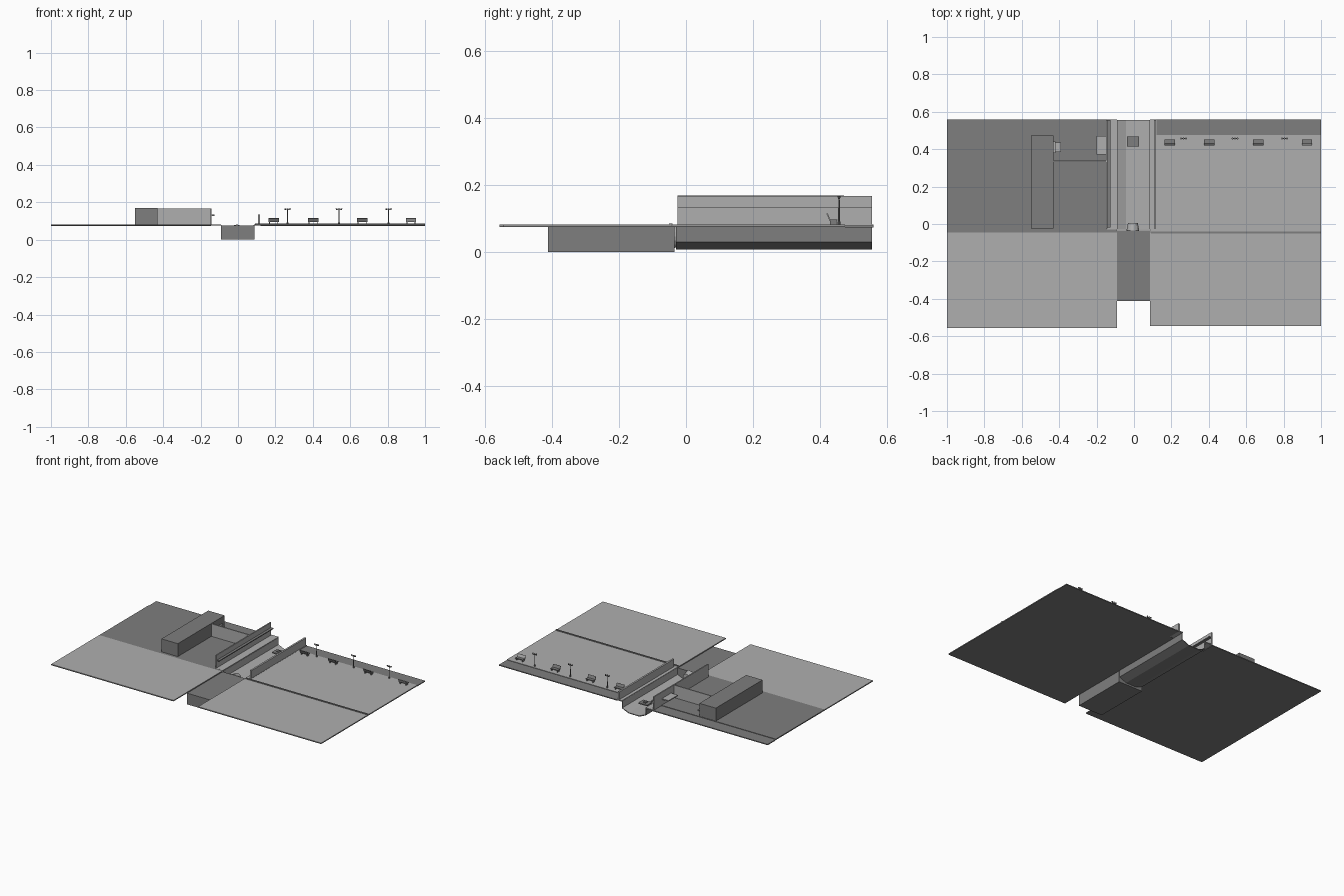
import bpy, bmesh, math

if "Cube" in bpy.data.objects:
    bpy.data.objects.remove(bpy.data.objects["Cube"])


def mat(name, v):
    m = bpy.data.materials.new(name)
    m.diffuse_color = (v, v, v, 1)
    m.use_nodes = True
    m.node_tree.nodes["Principled BSDF"].inputs["Base Color"].default_value = m.diffuse_color
    return m


LIGHT = mat("light grey paving", 0.43)
DARK = mat("dark grey concrete", 0.21)


def finish(name, bm, *mats):
    me = bpy.data.meshes.new(name)
    bmesh.ops.recalc_face_normals(bm, faces=bm.faces)
    bm.to_mesh(me)
    bm.free()
    for m in mats:
        me.materials.append(m)
    ob = bpy.data.objects.new(name, me)
    bpy.context.collection.objects.link(ob)
    return ob


def box(name, x, y, z, m):
    bm = bmesh.new()
    bmesh.ops.create_cube(bm, size=1)
    for v in bm.verts:
        v.co = [r[0] if c < 0 else r[1] for c, r in zip(v.co, (x, y, z))]
    return finish(name, bm, m)


def extrude_y(name, pts, y0, y1, *mats):
    """Solid made by sweeping an x/z profile along y."""
    bm = bmesh.new()
    f = bm.faces.new([bm.verts.new((x, y0, z)) for x, z in pts])
    g = bmesh.ops.extrude_face_region(bm, geom=[f])["geom"]
    for v in g:
        if isinstance(v, bmesh.types.BMVert):
            v.co.y = y1
    return finish(name, bm, *mats)


def rod(name, a, r, h, m, r2=None, rot=(0, 0, 0), n=8):
    bm = bmesh.new()
    bmesh.ops.create_cone(bm, cap_ends=True, segments=n, radius1=r,
                          radius2=r if r2 is None else r2, depth=h)
    ob = finish(name, bm, m)
    ob.location, ob.rotation_euler = a, rot
    return ob


# Ground: dark base slabs with light paving on top
G = 0.082
box("left_front_slab", (-1, -0.09), (-0.557, -0.045), (0.075, 0.08), DARK)
box("left_front_paving", (-1, -0.09), (-0.557, -0.045), (0.08, G), LIGHT)
box("right_front_slab", (0.085, 1), (-0.545, -0.045), (0.075, 0.08), DARK)
box("right_front_paving", (0.085, 1), (-0.545, -0.045), (0.08, G), LIGHT)
box("left_rear_slab", (-1, -0.09), (-0.045, 0.475), (0.075, G), DARK)
box("right_rear_slab", (0.085, 1), (-0.045, 0.475), (0.075, 0.08), DARK)
box("right_rear_paving", (0.085, 1), (-0.04, 0.475), (0.08, G), LIGHT)
for side, x in (("left", (-1, -0.145)), ("right", (0.12, 1))):
    box(side + "_back_strip", x, (0.475, 0.56), (0.073, 0.079), DARK)
box("left_bank_path", (-0.145, -0.09), (-0.03, 0.56), (0.076, 0.0825), LIGHT)
box("right_bank_path", (0.085, 0.12), (-0.03, 0.56), (0.076, 0.0825), LIGHT)
box("right_kerb", (0.09, 1), (-0.051, -0.04), (0.08, 0.086), DARK)

# Covered culvert in front, open channel behind
box("culvert_block", (-0.092, 0.087), (-0.412, -0.035), (0, 0.075), DARK)
outer = [(-0.092, 0.079), (-0.092, 0.03), (-0.045, 0.008),
         (0.037, 0.008), (0.088, 0.03), (0.088, 0.079)]
inner = [(0.084, 0.079), (0.084, 0.033), (0.035, 0.013),
         (-0.042, 0.013), (-0.088, 0.033), (-0.088, 0.079)]
ch = extrude_y("channel", outer + inner, -0.03, 0.556, DARK, LIGHT)
for p in ch.data.polygons:
    c = p.center
    inside = abs(c.x + 0.002) < 0.0875 and c.z > 0.0125 + max(0, abs(c.x) - 0.045) * 0.4
    if abs(p.normal.y) < 0.5 and (p.normal.z > 0.3 or (inside and p.normal.x * c.x < 0)):
        p.material_index = 1
# Outlet and the small platform in the channel
rod("outlet_pipe", (-0.006, -0.014, 0.047), 0.034, 0.04, LIGHT, 0.026,
    (-math.pi / 2, 0, 0), 16)
box("channel_platform", (-0.038, 0.028), (0.415, 0.467), (0.042, 0.049), DARK)
box("platform_hatch", (-0.015, 0.005), (0.432, 0.45), (0.049, 0.055), DARK)

# Building, court wall and channel-side walls
box("building", (-0.552, -0.43), (-0.025, 0.472), (G, 0.169), DARK)
box("court_back_wall", (-0.43, -0.147), (0.332, 0.34), (G, 0.166), LIGHT)
box("left_channel_wall", (-0.15, -0.142), (-0.025, 0.555), (0.076, 0.168), LIGHT)
box("wall_ledge", (-0.142, -0.125), (-0.02, 0.555), (0.128, 0.134), DARK)
box("right_channel_wall", (0.106, 0.118), (-0.025, 0.555), (0.076, 0.134), LIGHT)
box("counter", (-0.2, -0.15), (0.372, 0.47), (0.118, 0.125), LIGHT)
# Seat fixed beside the building
box("side_seat", (-0.425, -0.39), (0.385, 0.435), (0.096, 0.102), LIGHT)
box("side_seat_base", (-0.415, -0.4), (0.4, 0.42), (G, 0.096), LIGHT)
box("side_seat_back", (-0.43, -0.42), (0.38, 0.44), (0.1, 0.125), LIGHT)

# Benches face the back strip
for i, x in enumerate((0.19, 0.402, 0.664, 0.925)):
    n = f"bench_{i + 1}_"
    box(n + "seat", (x - 0.028, x + 0.028), (0.428, 0.453), (0.094, 0.098), DARK)
    b = box(n + "back", (-0.028, 0.028), (-0.002, 0.002), (0, 0.022),
            LIGHT if i == 3 else DARK)
    b.location, b.rotation_euler = (x, 0.43, 0.095), (0.4, 0, 0)
    for s in (-1, 1):
        box(n + "leg", (x + s * 0.022 - 0.002, x + s * 0.022 + 0.002),
            (0.43, 0.45), (G, 0.094), DARK)

# Lamp posts with twin heads
for i, x in enumerate((0.265, 0.54, 0.805)):
    n = f"lamp_{i + 1}_"
    rod(n + "post", (x, 0.457, 0.123), 0.003, 0.084, DARK, 0.002)
    rod(n + "base", (x, 0.457, 0.087), 0.005, 0.01, DARK)
    box(n + "arm", (x - 0.015, x + 0.015), (0.4555, 0.4585), (0.158, 0.161), DARK)
    for s in (-1, 0, 1):
        rod(n + "head", (x + s * 0.013, 0.457, 0.163), 0.003, 0.009, DARK, 0.005)
